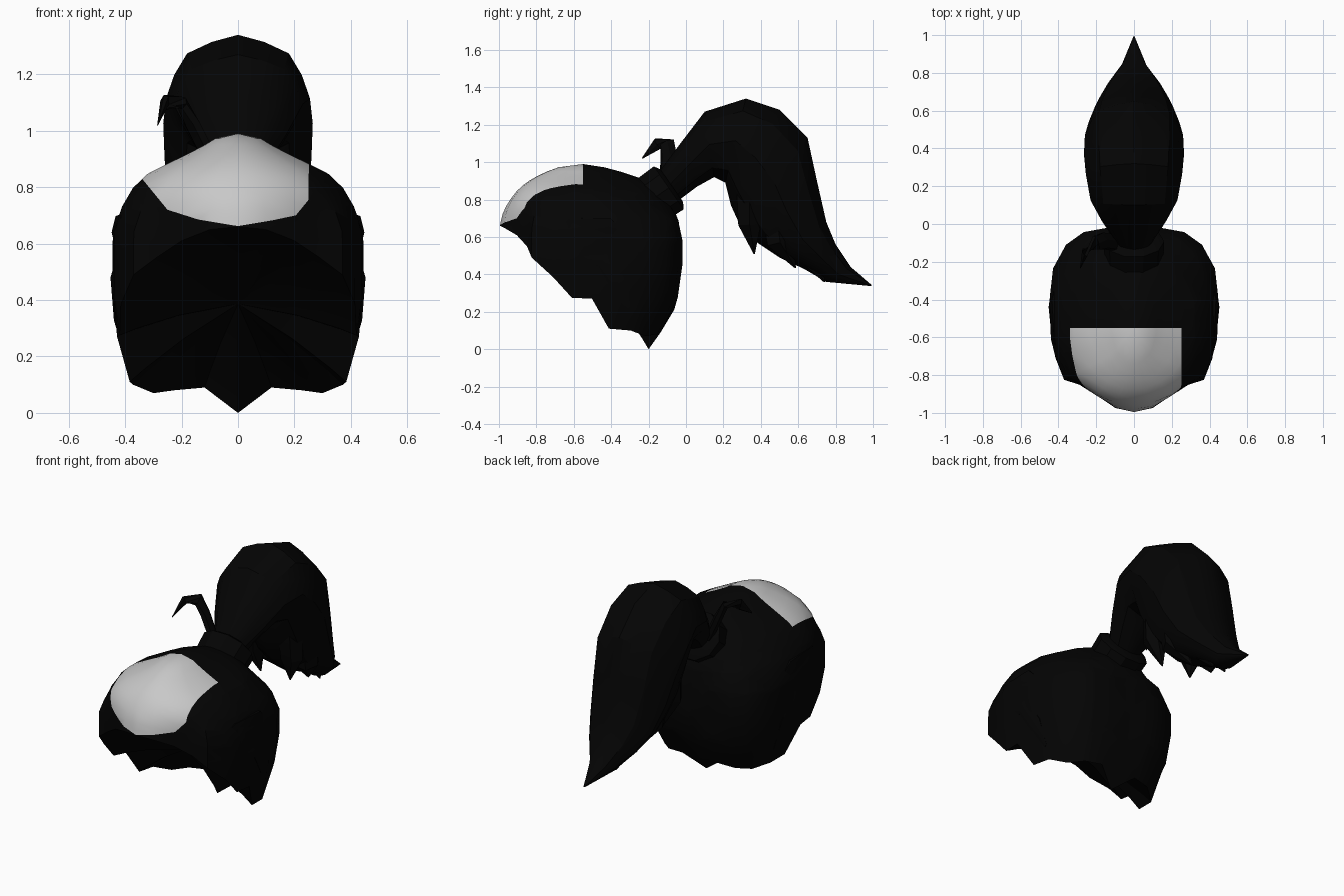
import bpy, bmesh, math
from mathutils import Vector

if "Cube" in bpy.data.objects:
    bpy.data.objects.remove(bpy.data.objects["Cube"])


def material(name, value):
    m = bpy.data.materials.new(name)
    m.diffuse_color = (value, value, value, 1)
    m.use_nodes = True
    m.node_tree.nodes["Principled BSDF"].inputs["Base Color"].default_value = m.diffuse_color
    return m


BLACK = material("black_hair", 0.0012)
GREY = material("pale_grey", 0.58)


def finish(bm, name, mats, angle=30):
    bmesh.ops.recalc_face_normals(bm, faces=bm.faces)
    me = bpy.data.meshes.new(name)
    bm.to_mesh(me)
    bm.free()
    ob = bpy.data.objects.new(name, me)
    bpy.context.collection.objects.link(ob)
    for m in mats:
        me.materials.append(m)
    bpy.ops.object.select_all(action='DESELECT')
    ob.select_set(True)
    bpy.context.view_layer.objects.active = ob
    bpy.ops.object.shade_smooth_by_angle(angle=math.radians(angle))
    return ob


def loft(name, rings, angle=30):
    """Skin a list of equal rings and close both ends."""
    bm = bmesh.new()
    loops = [[bm.verts.new(p) for p in r] for r in rings]
    n = len(loops[0])
    for a, b in zip(loops, loops[1:]):
        for i in range(n):
            j = (i + 1) % n
            bm.faces.new((a[i], a[j], b[j], b[i]))
    bm.faces.new(loops[0])
    bm.faces.new(loops[-1][::-1])
    bmesh.ops.remove_doubles(bm, verts=bm.verts, dist=0.0005)
    return finish(bm, name, [BLACK], angle)


def lock(name, path, radii, flat=0.5, side=(1, 0, 0), sides=6):
    """Tapered strand swept along a path."""
    pts = [Vector(p) for p in path]
    rings = []
    for i, p in enumerate(pts):
        t = (pts[min(i + 1, len(pts) - 1)] - pts[max(i - 1, 0)]).normalized()
        u = Vector(side)
        u = (u - t * u.dot(t)).normalized()
        v = t.cross(u)
        rings.append([p + u * math.cos(k * math.tau / sides) * radii[i] * flat
                      + v * math.sin(k * math.tau / sides) * radii[i]
                      for k in range(sides)])
    return loft(name, rings)


# --- Hair cap: plan outline (x, y, rim height), mirrored ---
HALF = [(0, -1, .66), (.1, -.975, .65), (.2, -.905, .61), (.29, -.85, .55),
        (.37, -.825, .49), (.42, -.71, .385), (.44, -.61, .275), (.45, -.5, .27),
        (.445, -.38, .11), (.435, -.23, .1), (.36, -.11, .07), (.27, -.035, .08),
        (.14, -.02, .09), (0, -.02, 0)]
# height, front scale, back scale, width scale
SCALE = [(0, 1, .66, .78), (.2, 1, .93, .93), (.42, 1, 1, 1), (.64, 1, 1, 1),
         (.72, .96, .96, .94), (.78, .9, .9, .87), (.84, .8, .8, .75), (.875, .72, .73, .6),
         (.9, .645, .66, .48), (.94, .49, .45, .3), (.975, .28, .2, .17), (.99, 0, 0, 0)]
TOP, MID = .99, -.55


def scale_at(z):
    for a, b in zip(SCALE, SCALE[1:]):
        if z <= b[0]:
            t = (z - a[0]) / (b[0] - a[0])
            return [p + (q - p) * t for p, q in zip(a[1:], b[1:])]
    return SCALE[-1][1:]


def rounded(x, y, z):
    """Ease the boxy plan towards an ellipse higher up."""
    k = min(1, max(0, (z - .64) / .15))
    r = math.hypot(x / .45, (y - MID) / (.45 if y < MID else .53))
    s = 1 + (1 / r - 1) * k
    return x * s, (y - MID) * s


outline = HALF + [(-x, y, r) for x, y, r in HALF[-2:0:-1]]
n = len(outline)
bm = bmesh.new()


def skin(a, b):
    for i in range(n):
        j = (i + 1) % n
        bm.faces.new((a[i], a[j], b[j], b[i]))


apex = bm.verts.new((0, MID, TOP))
previous = None
for t in (.035, .08, .13, .19, .26, .34, .44, .56, .7, .85, 1):
    ring = []
    for i, (x, y, rim) in enumerate(outline):
        # upper rings stay level, lower rings follow the rim
        z = TOP - ((TOP - .5) * (1 - t) + (TOP - rim) * t) * t
        f, b, w = scale_at(z)
        x, y = rounded(x, y, z)
        ridge = 1 - .015 * (i % 2) * (y > -.25) * (t < 1)
        ring.append(bm.verts.new((x * w * ridge, MID + y * (f if y < 0 else b) * ridge, z)))
    if previous:
        skin(previous, ring)
    else:
        for i in range(n):
            bm.faces.new((apex, ring[(i + 1) % n], ring[i]))
    previous = ring

# Slightly hollow underside that closes the cap from fringe to nape
centre = Vector((0, -.55, .34))
inward = Vector((0, .64, .77))
for k, depth in ((.85, .02), (.5, .05)):
    ring = [bm.verts.new(centre + (v.co - centre) * k + inward * depth) for v in previous[:n]]
    if k == .85:
        skin(previous, ring)
    else:
        skin(inner, ring)
    inner = ring
hub = bm.verts.new(centre + inward * .06)
for i in range(n):
    bm.faces.new((inner[i], inner[(i + 1) % n], hub))

# Pale front panel: cut behind, then along a curved lower border (x, z)
cuts = [(Vector((0, -.55, 0)), Vector((0, 1, 0)))]
BORDER = [(-.345, 1), (-.34, .83), (-.25, .72), (-.14, .685), (0, .662),
          (.12, .682), (.205, .7), (.25, .755), (.252, 1)]
for (x0, z0), (x1, z1) in zip(BORDER, BORDER[1:]):
    cuts.append((Vector((x0, 0, z0)), Vector((z1 - z0, 0, x0 - x1)).normalized()))
for co, no in cuts:
    bmesh.ops.bisect_plane(bm, geom=bm.verts[:] + bm.edges[:] + bm.faces[:],
                           plane_co=co, plane_no=no, dist=.0005)
for face in bm.faces:
    c = face.calc_center_median()
    pale = all((c - co).dot(no) < 0 for co, no in cuts)
    face.material_index = 0 if pale else 1
finish(bm, "hair_cap", [GREY, BLACK], 28)

# --- Swept locks on each side of the cap ---
for s, tag in ((1, "right"), (-1, "left")):
    lock("upper_side_lock_" + tag,
         [(s * .37, -.76, .6), (s * .41, -.62, .65), (s * .42, -.42, .64), (s * .4, -.25, .53)],
         [.01, .06, .07, .01], .4)
    lock("ear_lock_" + tag,
         [(s * .38, -.72, .45), (s * .42, -.58, .5), (s * .43, -.44, .48), (s * .42, -.35, .33),
          (s * .39, -.3, .18)],
         [.01, .045, .055, .05, .01], .4)

# --- Hair tie: short flared band tilted up and back ---
axis = Vector((0, .82, .57)).normalized()
up = Vector((0, -.57, .82)).normalized()
rings = []
for d, r in ((-.1, .12), (-.08, .155), (.04, .16), (.06, .12)):
    c = Vector((0, -.125, .84)) + axis * d
    rings.append([c + Vector((1, 0, 0)) * math.cos(k * math.tau / 10) * r
                  + up * math.sin(k * math.tau / 10) * r * .92 for k in range(10)])
loft("hair_tie", rings)

# --- Ponytail: upper y, z, lower y, z, half width for each section ---
TAIL = [(-.15, .94, -.06, .78, .09), (-.03, 1.1, .06, .87, .17),
        (.1, 1.27, .15, .92, .23), (.32, 1.34, .21, .89, .255),
        (.5, 1.28, .24, .77, .265), (.65, 1.13, .29, .66, .26),
        (.7, .9, .38, .57, .24), (.75, .68, .5, .49, .205),
        (.8, .56, .63, .43, .155), (.88, .44, .75, .36, .075),
        (.995, .342, .985, .338, .004)]
rings = []
for uy, uz, ly, lz, w in TAIL:
    hi, lo = Vector((0, uy, uz)), Vector((0, ly, lz))
    ring = []
    for k in range(16):
        a = k * math.tau / 16
        g = 1 if k % 2 == 0 else .96
        ring.append((hi + lo) / 2 + (hi - lo) / 2 * math.cos(a) * g
                    + Vector((w * math.sin(a) * g, 0, 0)))
    rings.append(ring)
loft("ponytail", rings)

# Pointed ends along the underside of the ponytail
for s, tag in ((1, "right"), (-1, "left")):
    lock("tail_front_tip_" + tag,
         [(s * .12, .34, .85), (s * .13, .34, .67), (s * .1, .365, .51)], [.08, .07, .004], 1)
    lock("tail_middle_tip_" + tag,
         [(s * .12, .48, .75), (s * .12, .5, .58), (s * .07, .585, .435)], [.09, .08, .004], .9)
    lock("tail_rear_tip_" + tag,
         [(s * .08, .62, .65), (s * .07, .66, .5), (s * .04, .74, .36)], [.08, .07, .004], .7)

# --- Loose curl beside the tie ---
lock("loose_curl",
     [(-.09, -.1, .88), (-.16, -.09, 1.02), (-.2, -.1, 1.1), (-.26, -.15, 1.1), (-.285, -.235, 1.02)],
     [.05, .05, .045, .035, .003], .5, (1, .3, 0))
